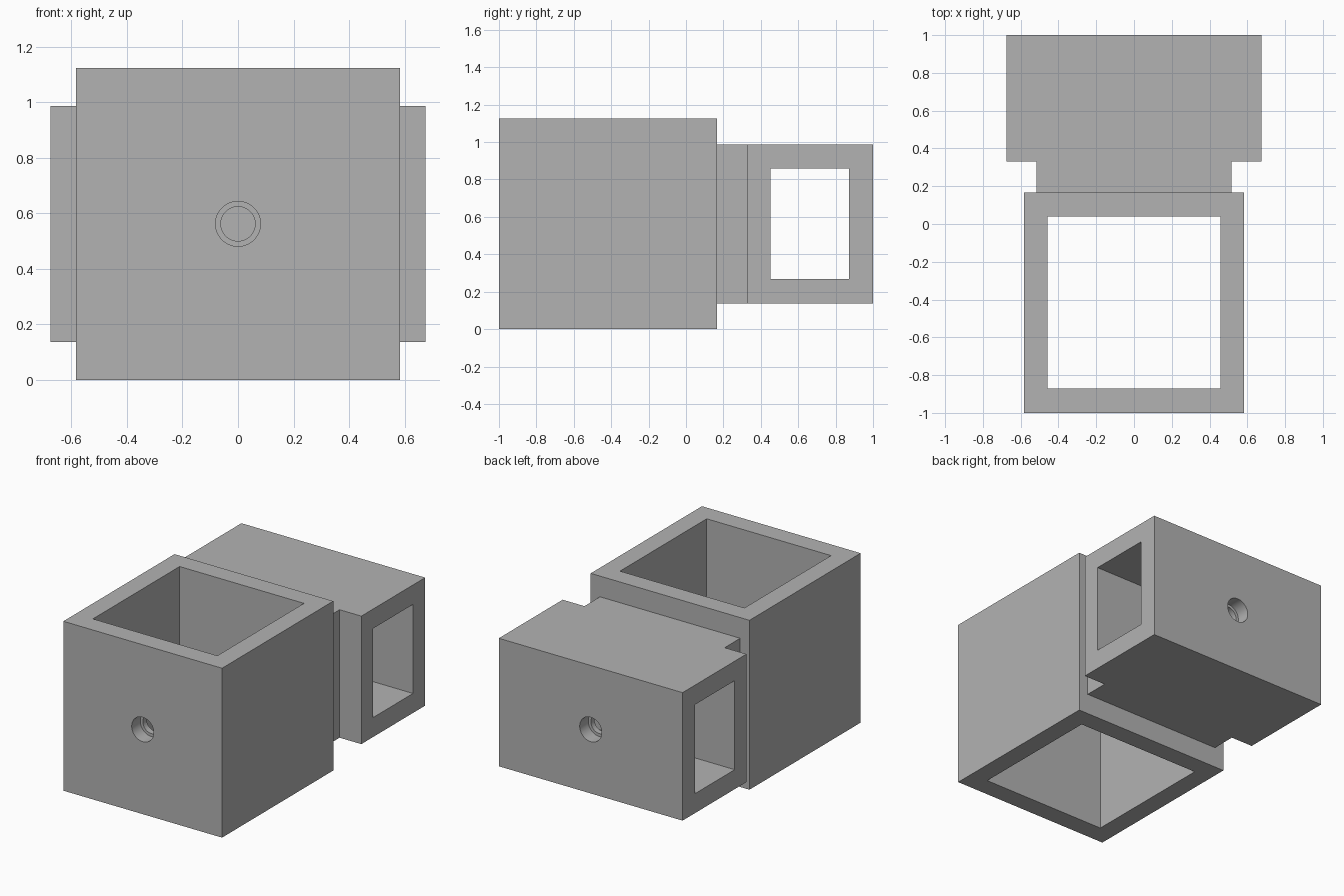
import bpy
import bmesh
import math
from mathutils import Matrix, Vector

default = bpy.data.objects.get("Cube")
if default:
    bpy.data.objects.remove(default, do_unlink=True)

# Single plain grey material
grey = bpy.data.materials.new("plain grey")
grey.use_nodes = True
colour = (0.45, 0.45, 0.45, 1)
grey.diffuse_color = colour
grey.node_tree.nodes["Principled BSDF"].inputs["Base Color"].default_value = colour

MID_Z = 0.5625   # shared centre height


def finish(name, bm):
    bmesh.ops.recalc_face_normals(bm, faces=bm.faces)
    mesh = bpy.data.meshes.new(name)
    bm.to_mesh(mesh)
    bm.free()
    mesh.materials.append(grey)
    obj = bpy.data.objects.new(name, mesh)
    bpy.context.collection.objects.link(obj)
    return obj


def box(name, half_x, y0, y1, z0, z1):
    bm = bmesh.new()
    size = Matrix.Diagonal((2 * half_x, y1 - y0, z1 - z0, 1))
    place = Matrix.Translation((0, (y0 + y1) / 2, (z0 + z1) / 2))
    bmesh.ops.create_cube(bm, size=1, matrix=place @ size)
    return finish(name, bm)


def bore(name, radius, y0, y1):
    bm = bmesh.new()
    place = Matrix.Translation((0, (y0 + y1) / 2, MID_Z)) @ Matrix.Rotation(math.pi / 2, 4, 'X')
    bmesh.ops.create_cone(bm, cap_ends=True, segments=48, radius1=radius,
                          radius2=radius, depth=y1 - y0, matrix=place)
    return finish(name, bm)


def combine(target, tool, operation):
    mod = target.modifiers.new(tool.name, 'BOOLEAN')
    mod.operation = operation
    mod.solver = 'EXACT'
    mod.object = tool
    bpy.context.view_layer.objects.active = target
    bpy.ops.object.modifier_apply(modifier=mod.name)
    bpy.data.objects.remove(tool, do_unlink=True)


# Rear block with its narrower neck, extruded from a T-shaped plan
half_plan = [(0.515, 0.1), (0.515, 0.33), (0.675, 0.33), (0.675, 1)]
plan = half_plan + [(-x, y) for x, y in reversed(half_plan)]
bm = bmesh.new()
base = bm.faces.new([bm.verts.new((x, y, 0.1375)) for x, y in plan])
top = bmesh.ops.extrude_face_region(bm, geom=[base])["geom"]
bmesh.ops.translate(bm, vec=Vector((0, 0, 0.85)),
                    verts=[v for v in top if isinstance(v, bmesh.types.BMVert)])
rear_block = finish("rear_block", bm)

# Upright front sleeve fused to the neck
body = box("coupler_body", 0.583, -1, 0.167, 0, 2 * MID_Z)
combine(body, rear_block, 'UNION')

# Vertical square socket and crosswise rectangular socket
combine(body, box("upright_socket", 0.457, -0.87, 0.04, -0.5, 1.6), 'DIFFERENCE')
combine(body, box("cross_socket", 1, 0.453, 0.872, 0.267, 0.858), 'DIFFERENCE')

# Stepped screw holes in the front and back walls
for side, wall_end in ((-1, 0.8), (1, 0.8)):
    for label, radius, inner in (("clearance", 0.062, wall_end), ("counterbore", 0.081, 0.91)):
        ends = sorted((side * inner, side * 1.1))
        combine(body, bore(label, radius, *ends), 'DIFFERENCE')

# Smooth bores, sharp block edges
bpy.ops.object.select_all(action='DESELECT')
body.select_set(True)
bpy.context.view_layer.objects.active = body
bpy.ops.object.shade_smooth_by_angle(angle=math.radians(30))
